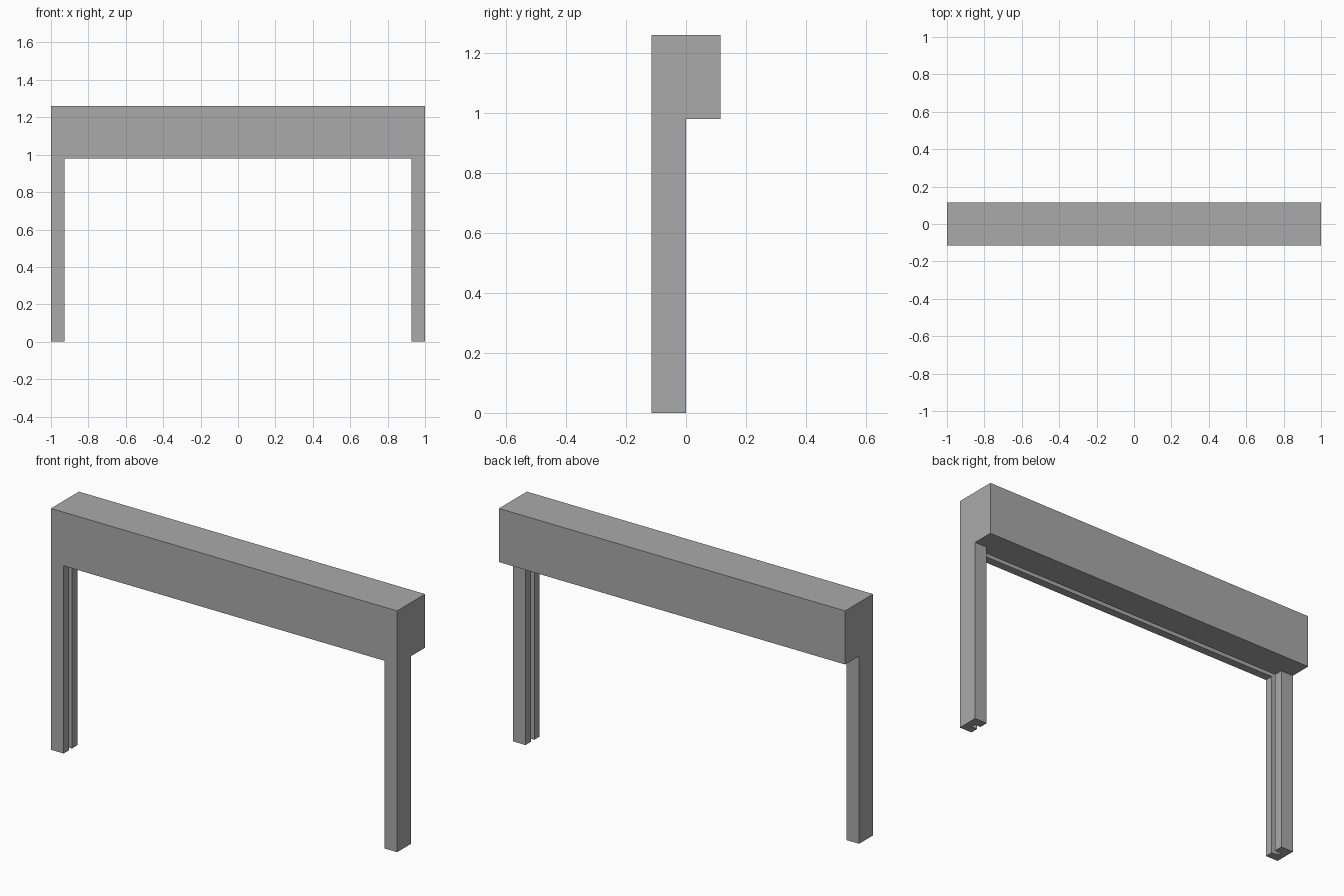
import bpy
import bmesh

cube = bpy.data.objects.get("Cube")
if cube:
    bpy.data.objects.remove(cube, do_unlink=True)

# Main dimensions
HALF = 1.0              # half of the overall width
FRONT, BACK = -0.115, 0.115
RAIL_BACK = 0.0         # guide rails fill the front half of the depth
RAIL_W = 0.073
RAIL_H = 0.98
TOP = 1.26
SLOT_F, SLOT_B = -0.072, -0.047   # curtain channel, front and back wall
SLOT_D = 0.035

grey = bpy.data.materials.new("aluminium grey")
grey.use_nodes = True
colour = (0.4, 0.4, 0.4, 1)
grey.diffuse_color = colour
grey.node_tree.nodes["Principled BSDF"].inputs["Base Color"].default_value = colour


def extrude_profile(name, points, start, direction):
    """Make a solid by sweeping a closed outline of 3D points."""
    bm = bmesh.new()
    face = bm.faces.new([bm.verts.new(start(p)) for p in points])
    new = bmesh.ops.extrude_face_region(bm, geom=[face])["geom"]
    verts = [g for g in new if isinstance(g, bmesh.types.BMVert)]
    bmesh.ops.translate(bm, verts=verts, vec=direction)
    bmesh.ops.recalc_face_normals(bm, faces=bm.faces[:])
    mesh = bpy.data.meshes.new(name)
    bm.to_mesh(mesh)
    bm.free()
    mesh.materials.append(grey)
    obj = bpy.data.objects.new(name, mesh)
    bpy.context.collection.objects.link(obj)
    return obj


# Guide rails: upright sections with a channel in the inner face
inner = HALF - RAIL_W
rail = [(HALF, FRONT), (HALF, RAIL_BACK), (inner, RAIL_BACK), (inner, SLOT_B),
        (inner + SLOT_D, SLOT_B), (inner + SLOT_D, SLOT_F),
        (inner, SLOT_F), (inner, FRONT)]
for name, side in (("left_guide_rail", 1), ("right_guide_rail", -1)):
    extrude_profile(name, rail, lambda p, s=side: (s * p[0], p[1], 0), (0, 0, RAIL_H))

# Shutter housing across the top
box = [(FRONT, RAIL_H), (BACK, RAIL_H), (BACK, TOP), (FRONT, TOP)]
housing = extrude_profile("shutter_housing", box,
                          lambda p: (-HALF, p[0], p[1]), (2 * HALF, 0, 0))

# Curtain slot cut into the underside, lined up with the rail channels
reach = inner + SLOT_D
slot = [(SLOT_F, RAIL_H - 0.05), (SLOT_B, RAIL_H - 0.05),
        (SLOT_B, RAIL_H + SLOT_D), (SLOT_F, RAIL_H + SLOT_D)]
cutter = extrude_profile("slot_cutter", slot,
                         lambda p: (-reach, p[0], p[1]), (2 * reach, 0, 0))
cutter.hide_render = True
cutter.hide_viewport = True
cut = housing.modifiers.new("curtain slot", 'BOOLEAN')
cut.operation = 'DIFFERENCE'
cut.solver = 'EXACT'
cut.object = cutter
